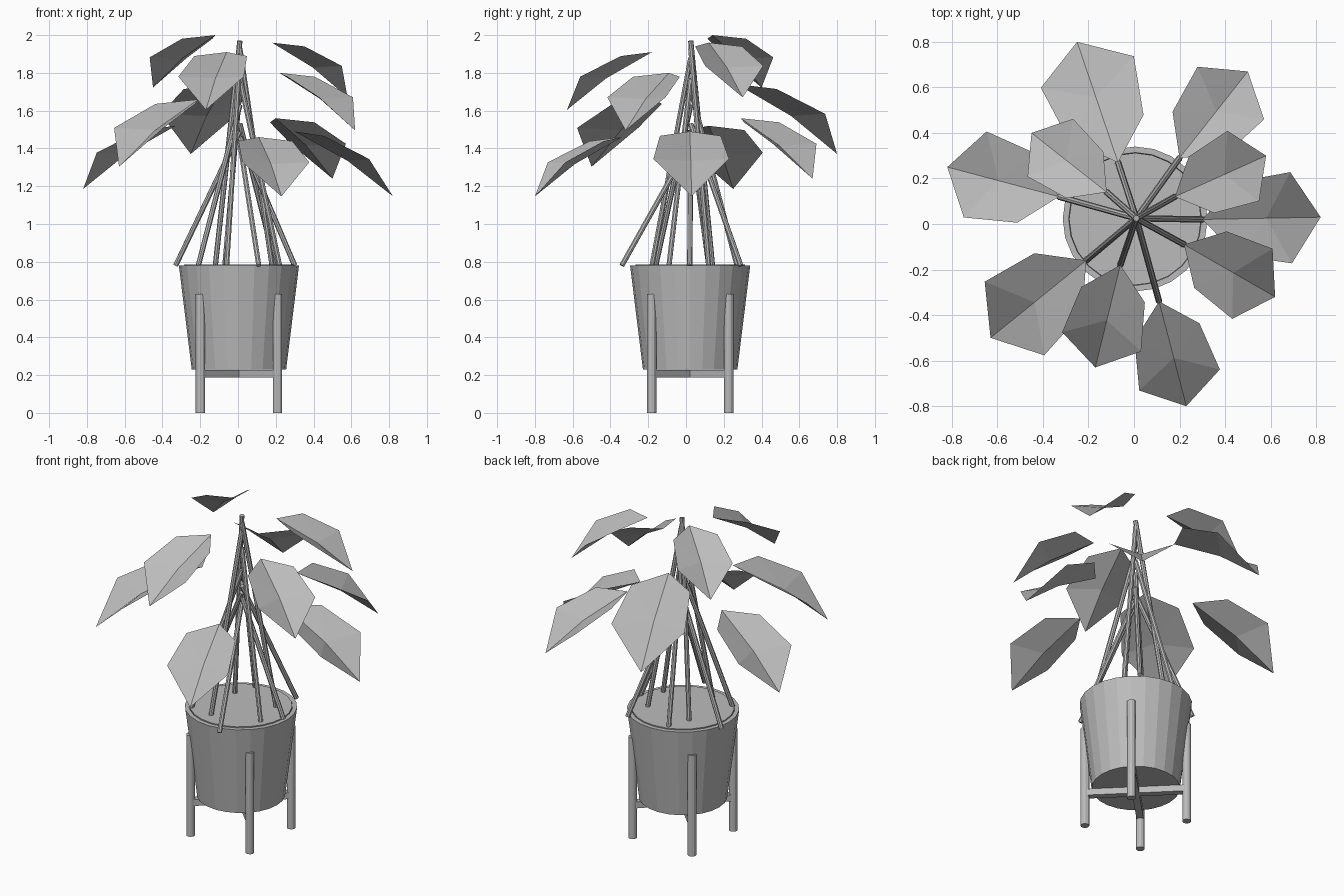
import bpy, math
from mathutils import Vector

cube = bpy.data.objects.get("Cube")
if cube:
    bpy.data.objects.remove(cube)

grey = bpy.data.materials.new("plain_grey")
grey.use_nodes = True
colour = (0.5, 0.5, 0.5, 1)
grey.diffuse_color = colour
grey.node_tree.nodes["Principled BSDF"].inputs["Base Color"].default_value = colour

MID = Vector((0.005, 0.022, 0))


def make_mesh(name, verts, faces):
    mesh = bpy.data.meshes.new(name)
    mesh.from_pydata(verts, [], faces)
    mesh.materials.append(grey)
    obj = bpy.data.objects.new(name, mesh)
    bpy.context.collection.objects.link(obj)
    return obj


def rod(name, start, end, radius, sides):
    axis = end - start
    bpy.ops.mesh.primitive_cylinder_add(
        vertices=sides, radius=radius, depth=axis.length, location=(start + end) / 2)
    obj = bpy.context.object
    obj.rotation_euler = axis.to_track_quat("Z", "Y").to_euler()
    obj.name = name
    obj.data.materials.append(grey)
    return obj


def lathe(name, profile, sides):
    # Closed turned shape running from the bottom cap to the top cap
    verts = [MID + Vector((r * math.cos(a), r * math.sin(a), z))
             for r, z in profile
             for a in (math.tau * i / sides for i in range(sides))]
    faces = [list(range(sides))[::-1]]
    for k in range(len(profile) - 1):
        for i in range(sides):
            j = (i + 1) % sides
            low, high = k * sides, (k + 1) * sides
            faces.append((low + i, low + j, high + j, high + i))
    top = (len(profile) - 1) * sides
    faces.append(range(top, top + sides))
    return make_mesh(name, verts, faces)


# Tapered pot with a rim, and the soil inside it
lathe("pot", [(0.25, 0.23), (0.318, 0.78), (0.292, 0.78), (0.285, 0.74)], 24)
lathe("soil", [(0.284, 0.75), (0.29, 0.786)], 24)

# Stand: four round legs joined by two crossed bars
for side_x, side_y in ((1, 1), (-1, 1), (-1, -1), (1, -1)):
    foot = MID + Vector((side_x, side_y, 0)) * 0.204
    rod("stand_leg", foot, foot + Vector((0, 0, 0.63)), 0.025, 12)
for angle in (45, 135):
    bpy.ops.mesh.primitive_cube_add(size=1, location=MID + Vector((0, 0, 0.208)))
    bar = bpy.context.object
    bar.name = "stand_crossbar"
    bar.scale = (0.56, 0.04, 0.04)
    bar.rotation_euler.z = math.radians(angle)
    bar.data.materials.append(grey)

# Leaf outline: distance along, sideways and up, as parts of its length
OUTLINE = [(0, 0, 0), (0.29, 0.31, -0.045), (0.75, 0.385, -0.28),
           (1, 0, -0.66), (0.75, -0.385, -0.28), (0.29, -0.31, -0.045)]
HEART = (0.54, 0, -0.3)


def leaf(base, tip_x, tip_y):
    along = Vector((tip_x - base.x, tip_y - base.y, 0))
    across = Vector((along.y, -along.x, 0))
    up = Vector((0, 0, along.length))
    verts = [base + along * a + across * s + up * h for a, s, h in OUTLINE + [HEART]]
    faces = [((i + 1) % 6, i, 6) for i in range(6)]
    make_mesh("leaf", verts, faces)


# Each leaf base (x, y, z) and tip (x, y); its stem leans in from below the base
LEAVES = [
    (-0.07, 0.27, 1.74, -0.25, 0.80), (0.20, 0.29, 1.56, 0.50, 0.67),
    (-0.33, 0.12, 1.52, -0.82, 0.25), (-0.12, 0.14, 2.00, -0.45, 0.40),
    (0.18, 0.12, 1.96, 0.58, 0.30), (0.30, 0.02, 1.49, 0.82, 0.03),
    (0.22, -0.09, 1.80, 0.62, -0.32), (0.11, -0.34, 1.46, 0.23, -0.80),
    (-0.06, -0.18, 1.91, -0.17, -0.63), (-0.21, -0.16, 1.66, -0.63, -0.50)]
for x, y, z, tip_x, tip_y in LEAVES:
    leaf(Vector((x, y, z)), tip_x, tip_y)
    crown = Vector((0.01, 0.025, z - 0.03))
    rod("stem", Vector((x, y, 0.78)), crown, 0.014, 8)
